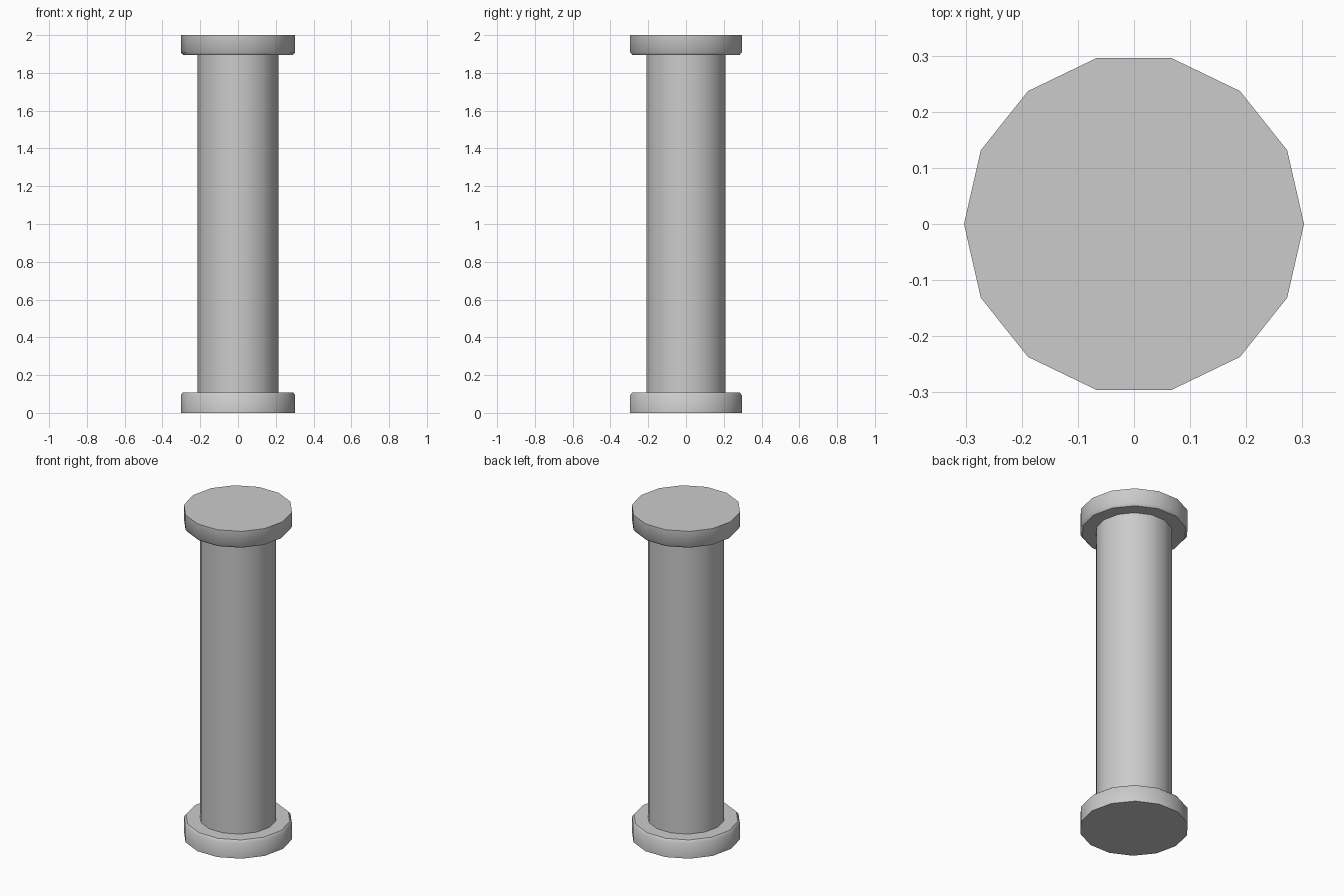
import bpy
import bmesh
from math import cos, sin, pi, radians

if "Cube" in bpy.data.objects:
    bpy.data.objects.remove(bpy.data.objects["Cube"])

SIDES = 14


def lathe(name, profile):
    """Revolve (radius, z) points into a closed faceted solid."""
    bm = bmesh.new()
    rings = [[bm.verts.new((r * cos(2 * pi * i / SIDES), r * sin(2 * pi * i / SIDES), z))
              for i in range(SIDES)] for r, z in profile]
    for low, high in zip(rings, rings[1:]):
        for i in range(SIDES):
            j = (i + 1) % SIDES
            bm.faces.new((low[i], low[j], high[j], high[i]))
    bm.faces.new(rings[0][::-1])
    bm.faces.new(rings[-1])
    mesh = bpy.data.meshes.new(name)
    bm.to_mesh(mesh)
    bm.free()
    obj = bpy.data.objects.new(name, mesh)
    bpy.context.collection.objects.link(obj)
    bpy.context.view_layer.objects.active = obj
    obj.select_set(True)
    bpy.ops.object.shade_smooth_by_angle(angle=radians(45))
    return obj


# Bottom disc with a chamfered rim, up to the foot of the shaft
foot = [(0.303, 0.0), (0.303, 0.095), (0.291, 0.109), (0.214, 0.109)]
# Matching top disc, chamfered on its underside
head = [(0.214, 1.895), (0.291, 1.895), (0.303, 1.909), (0.303, 2.0)]

# The whole column is one continuous turned solid
lathe("column", foot + head)
